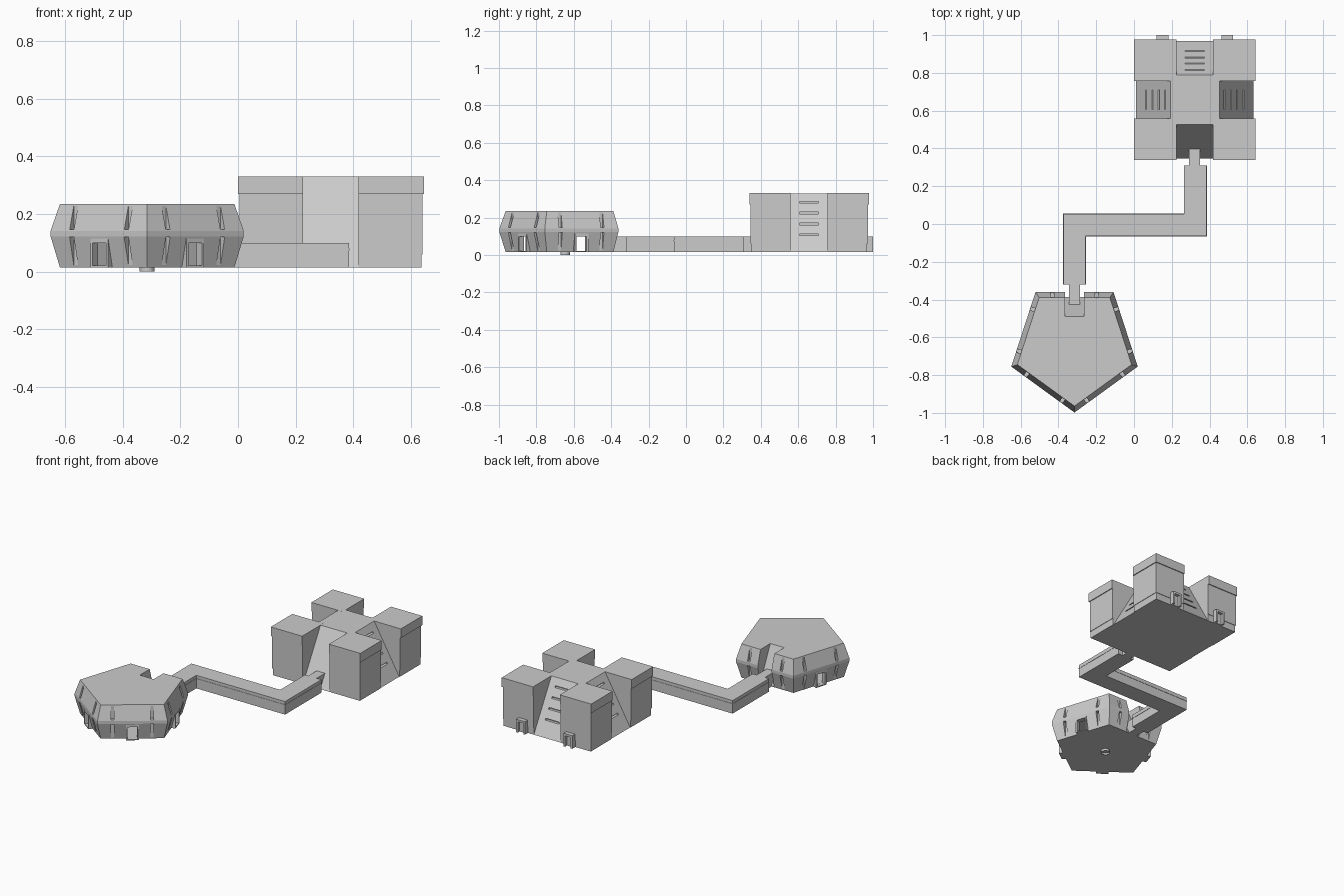
import bpy, bmesh, math
from mathutils import Matrix, Vector

if "Cube" in bpy.data.objects:
    bpy.data.objects.remove(bpy.data.objects["Cube"], do_unlink=True)

grey = bpy.data.materials.new("plain grey")
grey.use_nodes = True
GREY = (0.6, 0.6, 0.6, 1)
grey.diffuse_color = GREY
for node in grey.node_tree.nodes:
    if node.type == "BSDF_PRINCIPLED":
        node.inputs["Base Color"].default_value = GREY


def finish(bm, name):
    bmesh.ops.recalc_face_normals(bm, faces=bm.faces[:])
    mesh = bpy.data.meshes.new(name)
    bm.to_mesh(mesh)
    bm.free()
    mesh.materials.append(grey)
    ob = bpy.data.objects.new(name, mesh)
    bpy.context.scene.collection.objects.link(ob)
    return ob


def boxes(name, items):
    """Each item: placement matrix and (x0, x1, y0, y1, z0, z1)."""
    bm = bmesh.new()
    for mat, (x0, x1, y0, y1, z0, z1) in items:
        mid = Vector((x0 + x1, y0 + y1, z0 + z1)) / 2
        size = Matrix.Diagonal((x1 - x0, y1 - y0, z1 - z0, 1))
        bmesh.ops.create_cube(bm, size=1, matrix=mat @ Matrix.Translation(mid) @ size)
    return finish(bm, name)


def prism(name, points, shift):
    bm = bmesh.new()
    face = bm.faces.new([bm.verts.new(p) for p in points])
    new = bmesh.ops.extrude_face_region(bm, geom=[face])["geom"]
    verts = [g for g in new if isinstance(g, bmesh.types.BMVert)]
    bmesh.ops.translate(bm, verts=verts, vec=shift)
    return finish(bm, name)


def stacked(sides, levels, start):
    """Closed solid made of regular polygon rings, levels = (z, radius)."""
    bm = bmesh.new()
    rings = []
    for z, r in levels:
        angles = [start + math.tau * i / sides for i in range(sides)]
        rings.append([bm.verts.new((r * math.cos(a), r * math.sin(a), z)) for a in angles])
    for low, high in zip(rings, rings[1:]):
        for i in range(sides):
            j = (i + 1) % sides
            bm.faces.new((low[i], low[j], high[j], high[i]))
    bm.faces.new(rings[0][::-1])
    bm.faces.new(rings[-1])
    return bm


def cut(ob, cutter):
    cutter.hide_render = True
    mod = ob.modifiers.new("cut", "BOOLEAN")
    mod.operation, mod.solver, mod.object = "DIFFERENCE", "EXACT", cutter
    deps = bpy.context.evaluated_depsgraph_get()
    deps.update()
    mesh = bpy.data.meshes.new_from_object(ob.evaluated_get(deps))
    ob.modifiers.clear()
    ob.data = mesh
    bpy.data.objects.remove(cutter, do_unlink=True)


FLOOR = 0.015
SOUTH = -math.pi / 2

# Five-sided hall, hollow, with a sloped notch at the back
hall = Vector((-0.315, -0.646, 0))
at_hall = Matrix.Translation(hall)
bm = stacked(5, [(FLOOR, 0.318), (0.123, 0.352), (0.142, 0.352), (0.235, 0.318)], SOUTH)
bm.transform(at_hall)
shell = finish(bm, "hall_shell")

bm = stacked(5, [(0.022, 0.309), (0.225, 0.309)], SOUTH)
bm.transform(at_hall)
bmesh.ops.bisect_plane(bm, geom=bm.verts[:] + bm.edges[:] + bm.faces[:],
                       plane_co=(0, -0.395, FLOOR), plane_no=(0, 0.22, 0.105), clear_outer=True)
bmesh.ops.holes_fill(bm, edges=[e for e in bm.edges if e.is_boundary])
cut(shell, finish(bm, "room_cutter"))

notch = [(-0.365, y, z) for y, z in ((-0.378, 0), (-0.2, 0), (-0.2, 0.3), (-0.521, 0.3))]
cut(shell, prism("notch_cutter", notch, (0.1, 0, 0)))

walls = [at_hall @ Matrix.Rotation(math.radians(18 + 72 * k), 4, "Z") for k in range(5)]
doors = [w for k, w in enumerate(walls) if k != 1]

# Upright slots above and below the waist, then the doorways
slots = []
for wall in walls:
    for y in (-0.117, 0.117):
        for z0, z1 in ((0.147, 0.3), (-0.05, 0.12)):
            slots.append((wall, (0.2595, 0.4, y - 0.009, y + 0.009, z0, z1)))
cut(shell, boxes("slot_cutter", slots))
cut(shell, boxes("doorway_cutter", [(d, (0.2, 0.4, -0.03, 0.03, 0.022, 0.1)) for d in doors]))

frames = []
for d in doors:
    for y0, y1 in ((-0.038, -0.029), (0.029, 0.038)):
        frames.append((d, (0.252, 0.283, y0, y1, FLOOR, 0.118)))
    frames.append((d, (0.252, 0.283, -0.029, 0.029, 0.1, 0.118)))
    frames.append((d, (0.252, 0.283, -0.029, 0.029, FLOOR, 0.021)))
boxes("hall_door_frames", frames)

# Round foot with a recessed centre
bm = stacked(24, [(0, 0.026), (0.018, 0.026)], 0)
bm.transform(at_hall)
bm.faces.ensure_lookup_table()
base = [f for f in bm.faces if max(v.co.z for v in f.verts) < 0.001]
bmesh.ops.inset_region(bm, faces=base, thickness=0.01)
inner = bmesh.ops.extrude_face_region(bm, geom=base)["geom"]
bmesh.ops.translate(bm, verts=[g for g in inner if isinstance(g, bmesh.types.BMVert)],
                    vec=(0, 0, 0.012))
bmesh.ops.delete(bm, geom=base, context="FACES")
finish(bm, "round_foot")


# Zigzag passage with a thin side rail and narrow end collars
def passage(name, w, z0, z1):
    xa, xb, ym = -0.315, 0.325, -0.005
    outline = [(xa - w, -0.32), (xa + w, -0.32), (xa + w, ym - w), (xb + w, ym - w),
               (xb + w, 0.31), (xb - w, 0.31), (xb - w, ym + w), (xa - w, ym + w)]
    prism(name, [(x, y, z0) for x, y in outline], (0, 0, z1 - z0))


passage("passage", 0.059, FLOOR, 0.1)
passage("passage_rail", 0.061, 0.074, 0.08)
here = Matrix.Identity(4)
boxes("passage_collars", [(here, (-0.345, -0.285, -0.425, -0.31, FLOOR, 0.1)),
                          (here, (0.29, 0.35, 0.3, 0.402, FLOOR, 0.1))])

# Block with four corner towers around a sloped core
block = Matrix.Translation((0.322, 0.658, 0))
root = math.sqrt(2)
bm = stacked(4, [(FLOOR, 0.311 * root), (0.3299, 0.13 * root)], math.pi / 4)
bm.transform(block)
core = finish(bm, "block_core")

# Four level vent slits on the back and both side slopes
slits = []
for angle in (0, 90, 180):
    turn = block @ Matrix.Rotation(math.radians(angle), 4, "Z")
    for i in range(4):
        z = 0.108 + 0.058 * i
        x = 0.311 - (z - FLOOR) * 0.575
        slits.append((turn, (x - 0.015, x + 0.03, -0.051, 0.051, z - 0.005, z + 0.005)))
cut(core, boxes("vent_cutter", slits))

for side, sx in (("right", -1), ("left", 1)):
    for end, sy in (("front", -1), ("back", 1)):
        parts = []
        for edge, z0, z1 in ((0.3225, 0.27, 0.33), (0.317, 0.06, 0.27), (0.314, FLOOR, 0.06)):
            xs = sorted((sx * 0.0965, sx * edge))
            ys = sorted((sy * 0.0985, sy * (edge - 0.003)))
            parts.append((block, (*xs, *ys, z0, z1)))
        boxes(f"{end}_{side}_tower", parts)

    # Back door with jambs, lintel and set-back panel
    spot = block @ Matrix.Translation((sx * 0.171, 0.31, 0))
    boxes(f"back_{side}_door", [
        (spot, (-0.031, -0.02, 0, 0.032, FLOOR, 0.1)),
        (spot, (0.02, 0.031, 0, 0.032, FLOOR, 0.1)),
        (spot, (-0.02, 0.02, 0, 0.032, 0.086, 0.1)),
        (spot, (-0.02, 0.02, 0, 0.012, FLOOR, 0.086))])
